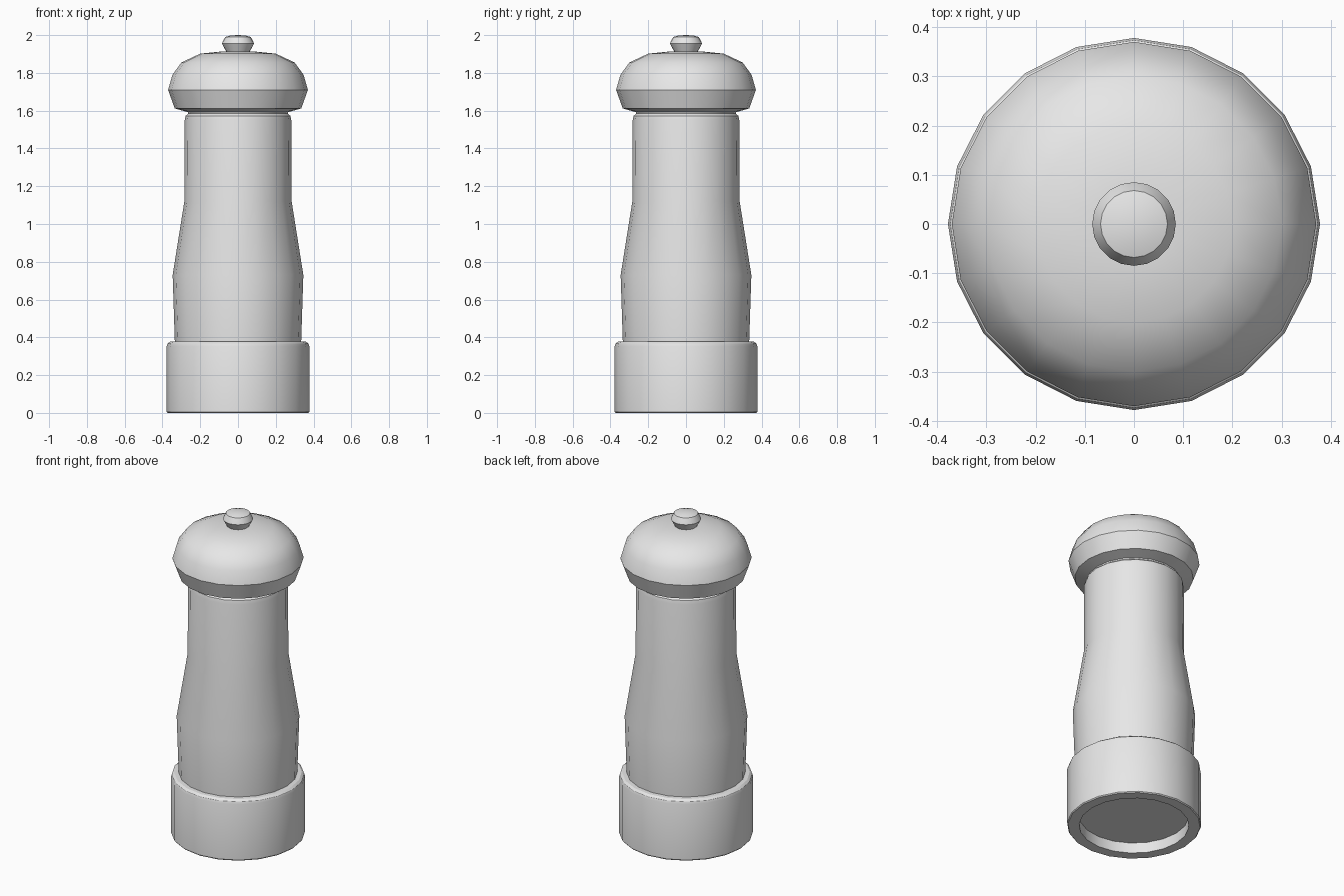
import bpy, bmesh, math

if "Cube" in bpy.data.objects:
    bpy.data.objects.remove(bpy.data.objects["Cube"])

SIDES = 20

# Single plain grey
grey = bpy.data.materials.new("light_grey")
grey.use_nodes = True
grey.diffuse_color = (0.8, 0.8, 0.8, 1)
grey.node_tree.nodes["Principled BSDF"].inputs["Base Color"].default_value = (0.8, 0.8, 0.8, 1)


def lathe(name, profile):
    """Revolve (radius, z) points around z; radius 0 ends close at a pole."""
    bm = bmesh.new()
    rings = []
    for r, z in profile:
        if r == 0:
            rings.append([bm.verts.new((0, 0, z))] * SIDES)
        else:
            angles = [2 * math.pi * i / SIDES for i in range(SIDES)]
            rings.append([bm.verts.new((r * math.cos(a), r * math.sin(a), z)) for a in angles])
    for low, high in zip(rings, rings[1:]):
        for i in range(SIDES):
            j = (i + 1) % SIDES
            corners = dict.fromkeys((low[i], low[j], high[j], high[i]))
            bm.faces.new(list(corners))
    bmesh.ops.recalc_face_normals(bm, faces=bm.faces)
    mesh = bpy.data.meshes.new(name)
    bm.to_mesh(mesh)
    bm.free()
    mesh.materials.append(grey)
    obj = bpy.data.objects.new(name, mesh)
    bpy.context.collection.objects.link(obj)
    bpy.ops.object.select_all(action='DESELECT')
    obj.select_set(True)
    bpy.context.view_layer.objects.active = obj
    bpy.ops.object.shade_smooth_by_angle(angle=math.radians(30))
    return obj


# Base collar with a recessed underside and rounded top rim
lathe("base", [(0, 0.065), (0.31, 0.065), (0.31, 0), (0.373, 0), (0.378, 0.006),
               (0.378, 0.352), (0.373, 0.367), (0.36, 0.377), (0.345, 0.378), (0, 0.378)])

# Waisted grinder body
lathe("body", [(0, 0.36), (0.334, 0.36), (0.346, 0.73), (0.284, 1.12),
               (0.282, 1.55), (0.277, 1.573), (0.263, 1.585), (0, 1.585)])

# Domed turning head
lathe("head", [(0, 1.58), (0.262, 1.58), (0.265, 1.592), (0.335, 1.612), (0.37, 1.71),
               (0.347, 1.79), (0.3, 1.855), (0.2, 1.902), (0.08, 1.914), (0, 1.914)])

# Small knob on top
lathe("knob", [(0, 1.905), (0.058, 1.905), (0.085, 1.955), (0.08, 1.967),
               (0.068, 1.99), (0.04, 1.998), (0, 2.0)])
